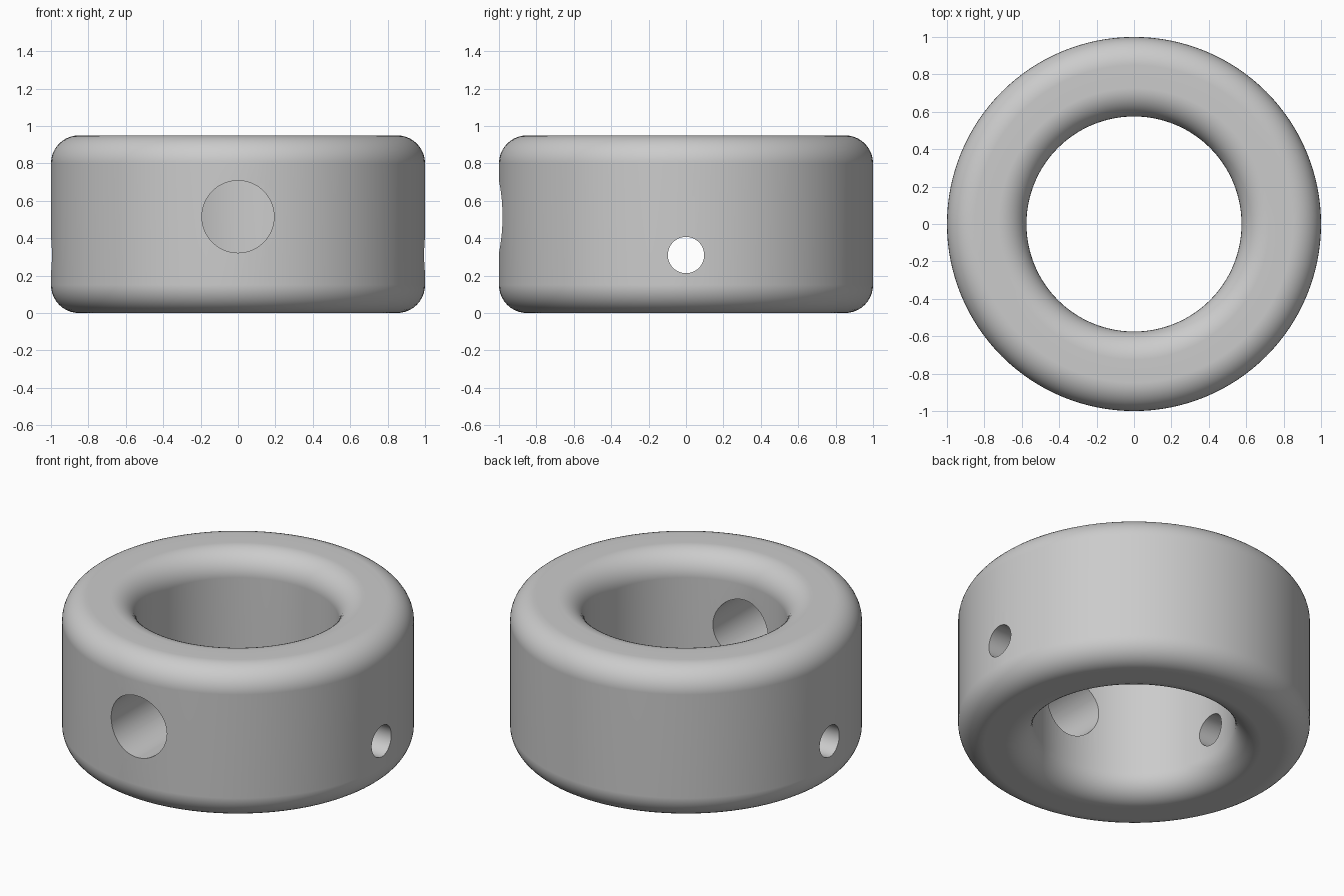
import bpy
import bmesh
from math import cos, sin, pi, radians
from mathutils import Matrix

OUTER, INNER, HEIGHT, FILLET = 1.0, 0.575, 0.95, 0.15
SEGMENTS, ARC_STEPS = 128, 10

cube = bpy.data.objects.get("Cube")
if cube:
    bpy.data.objects.remove(cube, do_unlink=True)

# Plain grey metal
GREY = (0.6, 0.6, 0.6, 1.0)
metal = bpy.data.materials.new("grey_metal")
metal.use_nodes = True
metal.diffuse_color = GREY
metal.node_tree.nodes["Principled BSDF"].inputs["Base Color"].default_value = GREY


def add_object(name, bm):
    mesh = bpy.data.meshes.new(name)
    bmesh.ops.recalc_face_normals(bm, faces=bm.faces)
    bm.to_mesh(mesh)
    bm.free()
    mesh.materials.append(metal)
    obj = bpy.data.objects.new(name, mesh)
    bpy.context.collection.objects.link(obj)
    return obj


def rounded_section():
    """Rounded rectangle (radius, height) of the ring wall."""
    corners = [(OUTER - FILLET, HEIGHT - FILLET), (INNER + FILLET, HEIGHT - FILLET),
               (INNER + FILLET, FILLET), (OUTER - FILLET, FILLET)]
    points = []
    for i, (r, z) in enumerate(corners):
        for step in range(ARC_STEPS + 1):
            a = (i + step / ARC_STEPS) * pi / 2
            points.append((r + FILLET * cos(a), z + FILLET * sin(a)))
    return points


# Collar body, revolved from its section
bm = bmesh.new()
ring = [bm.verts.new((r, 0, z)) for r, z in rounded_section()]
edges = [bm.edges.new((ring[i - 1], ring[i])) for i in range(len(ring))]
bmesh.ops.spin(bm, geom=ring + edges, cent=(0, 0, 0), axis=(0, 0, 1),
               angle=2 * pi, steps=SEGMENTS, use_merge=True)
bmesh.ops.remove_doubles(bm, verts=bm.verts, dist=0.0001)
collar = add_object("collar", bm)


def drill(name, radius, length, centre, axis):
    """Cut a round hole through the collar along the given axis."""
    cutter_bm = bmesh.new()
    turn = Matrix.Rotation(pi / 2, 4, axis)
    bmesh.ops.create_cone(cutter_bm, cap_ends=True, segments=64, radius1=radius,
                          radius2=radius, depth=length,
                          matrix=Matrix.Translation(centre) @ turn)
    cutter = add_object(name, cutter_bm)
    cutter.hide_render = True
    cut = collar.modifiers.new(name, "BOOLEAN")
    cut.operation = "DIFFERENCE"
    cut.solver = "EXACT"
    cut.object = cutter
    bpy.context.view_layer.objects.active = collar
    bpy.ops.object.modifier_apply(modifier=cut.name)
    bpy.data.objects.remove(cutter, do_unlink=True)


# Large screw hole in the front wall, small pin hole across both sides
drill("screw_hole", 0.193, 1.0, (0, -0.8, 0.515), "X")
drill("pin_hole", 0.097, 2.4, (0, 0, 0.31), "Y")

# Smooth surfaces with crisp hole rims
bpy.ops.object.select_all(action="DESELECT")
collar.select_set(True)
bpy.context.view_layer.objects.active = collar
bpy.ops.object.shade_smooth_by_angle(angle=radians(35))
weighted = collar.modifiers.new("weighted_normals", "WEIGHTED_NORMAL")
weighted.keep_sharp = True
